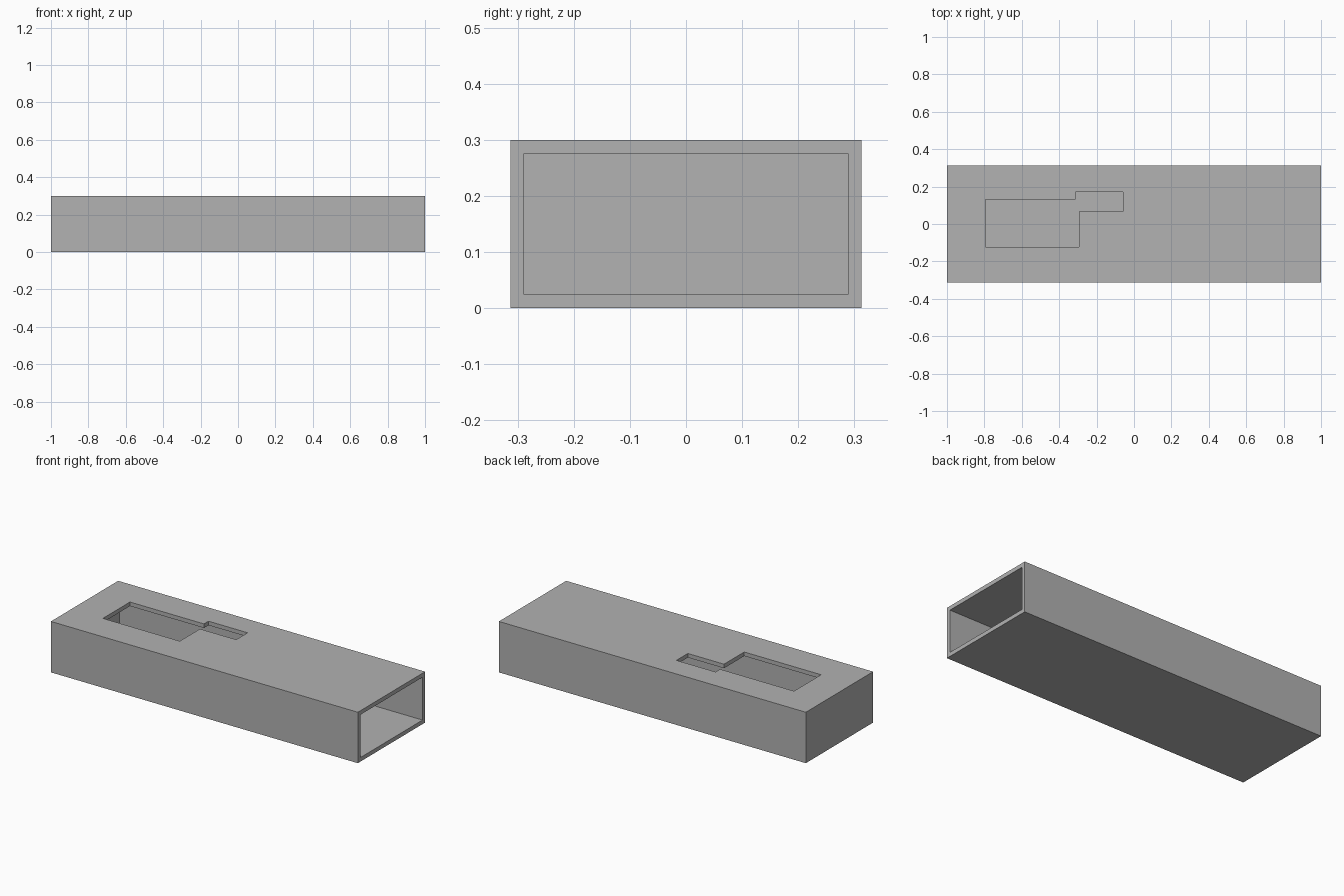
import bpy
import bmesh

cube = bpy.data.objects.get("Cube")
if cube:
    bpy.data.objects.remove(cube, do_unlink=True)

# Single matte grey
grey = bpy.data.materials.new("plain_grey")
grey.use_nodes = True
colour = (0.445, 0.445, 0.445, 1)
grey.diffuse_color = colour
grey.node_tree.nodes["Principled BSDF"].inputs["Base Color"].default_value = colour

LENGTH, WIDTH, HEIGHT, WALL = 2.0, 0.626, 0.3, 0.024


def prism(name, outline, z0, z1):
    """Extrude a flat outline from z0 up to z1."""
    bm = bmesh.new()
    face = bm.faces.new([bm.verts.new((x, y, z0)) for x, y in outline])
    top = bmesh.ops.extrude_face_region(bm, geom=[face])["geom"]
    verts = [v for v in top if isinstance(v, bmesh.types.BMVert)]
    bmesh.ops.translate(bm, verts=verts, vec=(0, 0, z1 - z0))
    bmesh.ops.recalc_face_normals(bm, faces=bm.faces)
    mesh = bpy.data.meshes.new(name)
    bm.to_mesh(mesh)
    bm.free()
    mesh.materials.append(grey)
    obj = bpy.data.objects.new(name, mesh)
    bpy.context.collection.objects.link(obj)
    return obj


def rectangle(x0, x1, y0, y1):
    return [(x0, y0), (x1, y0), (x1, y1), (x0, y1)]


def cut(target, cutter):
    """Subtract the cutter, apply the result and discard the cutter."""
    cutter.hide_render = True
    mod = target.modifiers.new("cut", "BOOLEAN")
    mod.operation = "DIFFERENCE"
    mod.solver = "EXACT"
    mod.object = cutter
    bpy.context.view_layer.objects.active = target
    bpy.ops.object.modifier_apply(modifier=mod.name)
    bpy.data.objects.remove(cutter, do_unlink=True)


# Box sleeve
hx, hy = LENGTH / 2, WIDTH / 2
sleeve = prism("sleeve", rectangle(-hx, hx, -hy, hy), 0, HEIGHT)

# Hollow interior, open at the +x end only
cavity = prism("cavity_cutter",
               rectangle(-hx + WALL, hx + 0.1, -hy + WALL, hy - WALL),
               WALL, HEIGHT - WALL)
cut(sleeve, cavity)

# Stepped window through the top wall
window_outline = [(-0.795, -0.122), (-0.294, -0.122), (-0.294, 0.066),
                  (-0.058, 0.066), (-0.058, 0.172), (-0.313, 0.172),
                  (-0.313, 0.13), (-0.795, 0.13)]
cut(sleeve, prism("window_cutter", window_outline, HEIGHT / 2, HEIGHT + 0.1))
